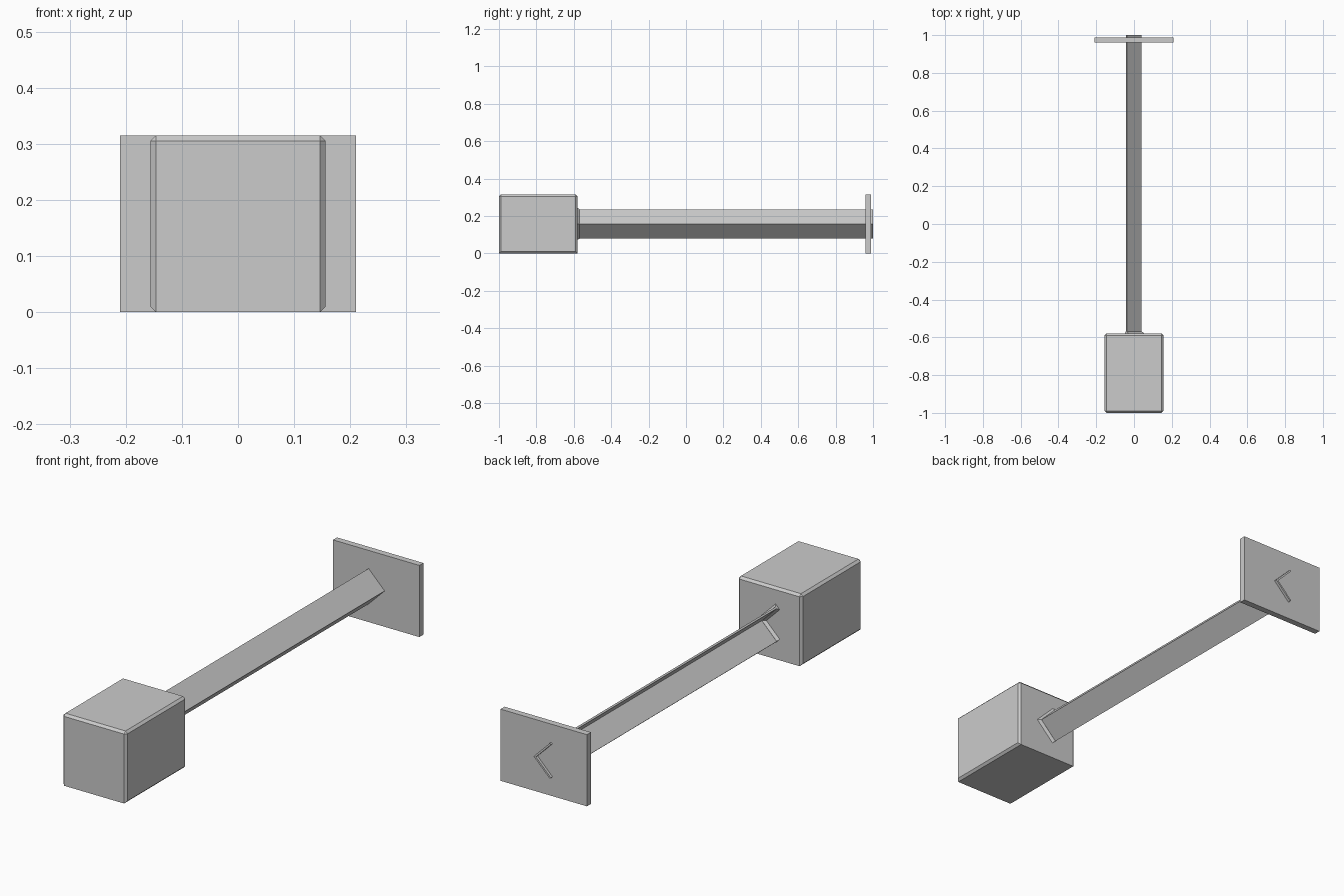
import bpy, bmesh, math

if "Cube" in bpy.data.objects:
    bpy.data.objects.remove(bpy.data.objects["Cube"])

steel = bpy.data.materials.new("plain grey")
steel.diffuse_color = (0.6, 0.6, 0.6, 1)
steel.use_nodes = True
steel.node_tree.nodes["Principled BSDF"].inputs["Base Color"].default_value = steel.diffuse_color

H = 0.315            # overall height
CZ = H / 2           # shaft centre height
APEX = 0.041         # outer corner of the angle profile
ARM = 0.078          # arm reach along x and z
T = 0.008            # sheet thickness
R2 = math.sqrt(2)


def finish(bm, name):
    bmesh.ops.recalc_face_normals(bm, faces=bm.faces)
    me = bpy.data.meshes.new(name)
    bm.to_mesh(me)
    bm.free()
    me.materials.append(steel)
    ob = bpy.data.objects.new(name, me)
    bpy.context.collection.objects.link(ob)
    return ob


def box(x, y0, y1, z0, z1):
    bm = bmesh.new()
    bmesh.ops.create_cube(bm, size=1)
    for v in bm.verts:
        v.co = (v.co.x * 2 * x, y0 + (v.co.y + 0.5) * (y1 - y0), z0 + (v.co.z + 0.5) * (z1 - z0))
    return bm


def angle_profile(grow):
    """V section opening to -x; grow thickens both faces of each arm."""
    g, t = grow * R2, T * R2
    o, i = grow / R2, (T + grow) / R2
    ex = APEX - ARM
    return [(APEX + g, 0), (ex + o, ARM + o), (ex - i, ARM - i),
            (APEX - t - g, 0), (ex - i, -ARM + i), (ex + o, -ARM - o)]


def loft(name, sections):
    bm = bmesh.new()
    rings = [[bm.verts.new((x, y, CZ + z)) for x, z in angle_profile(g)] for y, g in sections]
    for a, b in zip(rings, rings[1:]):
        for k in range(6):
            n = (k + 1) % 6
            bm.faces.new((a[k], a[n], b[n], b[k]))
    for r in (rings[0], rings[-1]):   # end caps, one quad per arm
        bm.faces.new((r[0], r[1], r[2], r[3]))
        bm.faces.new((r[0], r[3], r[4], r[5]))
    return finish(bm, name)


# Chamfered block, with sharp front and back bottom edges
bm = box(0.156, -1.0, -0.58, 0, H)
edges = [e for e in bm.edges
         if not (all(v.co.z < 0.01 for v in e.verts)
                 and abs(e.verts[0].co.x - e.verts[1].co.x) > 0.1)]
bmesh.ops.bevel(bm, geom=edges, offset=0.01, segments=1, affect='EDGES')
finish(bm, "block")

# Angle bar running through the end plate
loft("angle_bar", [(-0.59, 0), (1.0, 0)])

# Fillet weld where the bar meets the block
loft("weld", [(-0.582, 0.012), (-0.569, 0.0005)])

# End plate
finish(box(0.21, 0.96, 0.988, 0, H), "end_plate")
